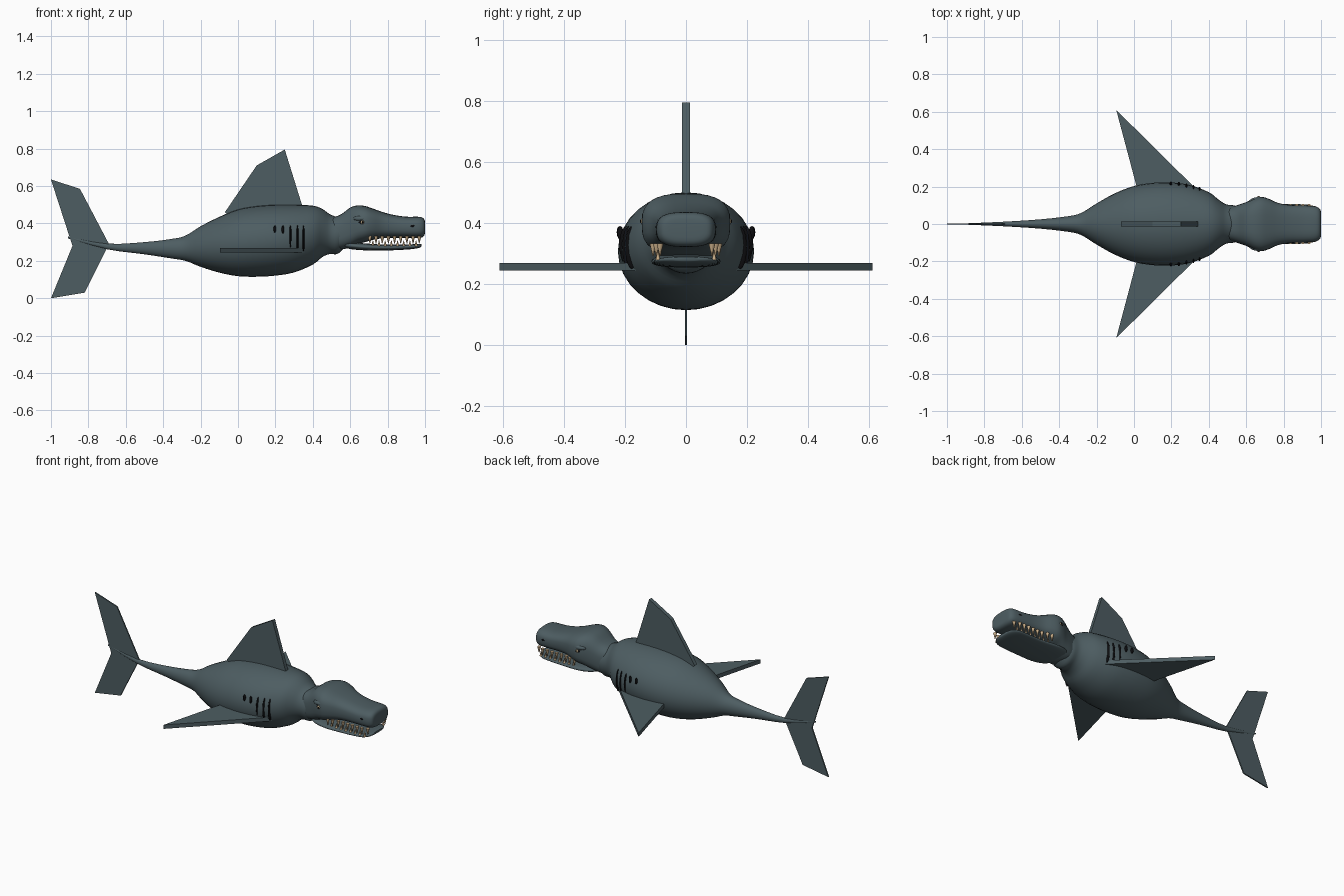
import bpy, bmesh, math
from mathutils import Matrix, Vector

cube = bpy.data.objects.get("Cube")
if cube:
    bpy.data.objects.remove(cube, do_unlink=True)


def material(name, rgb):
    m = bpy.data.materials.new(name)
    m.use_nodes = True
    m.diffuse_color = (*rgb, 1)
    m.node_tree.nodes["Principled BSDF"].inputs["Base Color"].default_value = (*rgb, 1)
    return m


SKIN = material("slate skin", (0.075, 0.11, 0.122))
BLACK = material("black", (0.004, 0.004, 0.005))
TOOTH = material("ivory tooth", (0.6, 0.43, 0.25))
EYE = material("tan eye", (0.35, 0.27, 0.16))


def finish(name, bm, mat, smooth=True):
    bmesh.ops.recalc_face_normals(bm, faces=bm.faces)
    mesh = bpy.data.meshes.new(name)
    bm.to_mesh(mesh)
    bm.free()
    mesh.materials.append(mat)
    obj = bpy.data.objects.new(name, mesh)
    bpy.context.collection.objects.link(obj)
    if smooth:
        bpy.ops.object.select_all(action='DESELECT')
        obj.select_set(True)
        bpy.context.view_layer.objects.active = obj
        bpy.ops.object.shade_smooth_by_angle(angle=math.radians(50))
    return obj


def spline(rows, steps=3):
    """Smoothly resample the rows of a profile."""
    out = []
    for i in range(len(rows) - 1):
        p = [Vector(rows[min(max(k, 0), len(rows) - 1)]) for k in range(i - 1, i + 3)]
        for s in range(steps):
            t = s / steps
            out.append(0.5 * (2 * p[1] + (p[2] - p[0]) * t
                              + (2 * p[0] - 5 * p[1] + 4 * p[2] - p[3]) * t ** 2
                              + (3 * p[1] - p[0] - 3 * p[2] + p[3]) * t ** 3))
    return out + [Vector(rows[-1])]


def loft(name, rows, power, sides=32):
    """Skin rounded sections; each row is x, bottom, top, half width."""
    bm = bmesh.new()
    rings = []
    for x, low, high, w in spline(rows):
        ring = []
        for k in range(sides):
            a = math.tau * k / sides
            c, s = math.cos(a), math.sin(a)
            y = math.copysign(abs(c) ** (2 / power), c) * w
            z = math.copysign(abs(s) ** (2 / power), s) * (high - low) / 2
            ring.append(bm.verts.new((x, y, (low + high) / 2 + z)))
        rings.append(ring)
    for a, b in zip(rings, rings[1:]):
        for k in range(sides):
            j = (k + 1) % sides
            bm.faces.new((a[k], a[j], b[j], b[k]))
    bm.faces.new(rings[0])
    bm.faces.new(rings[-1])
    return finish(name, bm, SKIN)


def plate(name, points, thickness):
    """Extrude a flat outline symmetrically about its plane."""
    bm = bmesh.new()
    face = bm.faces.new([bm.verts.new(p) for p in points])
    face.normal_update()
    n = face.normal * thickness
    bmesh.ops.translate(bm, verts=bm.verts, vec=-n / 2)
    new = bmesh.ops.extrude_face_region(bm, geom=[face], use_keep_orig=True)["geom"]
    bmesh.ops.translate(bm, vec=n, verts=[v for v in new if isinstance(v, bmesh.types.BMVert)])
    return finish(name, bm, SKIN, False)


def ellipsoid(name, centre, radii, mat):
    bm = bmesh.new()
    bmesh.ops.create_uvsphere(bm, u_segments=16, v_segments=10, radius=1,
                              matrix=Matrix.Translation(centre) @ Matrix.Diagonal((*radii, 1)))
    return finish(name, bm, mat)


def tooth(name, x, y, z, height, radius):
    """Cone with its base at z; a negative height points down."""
    bm = bmesh.new()
    bmesh.ops.create_cone(bm, segments=8, radius1=radius, radius2=radius * 0.15,
                          depth=abs(height), cap_ends=True)
    if height < 0:
        bmesh.ops.rotate(bm, verts=bm.verts, matrix=Matrix.Rotation(math.pi, 3, 'X'))
    bmesh.ops.translate(bm, verts=bm.verts, vec=(x, y, z + height / 2))
    return finish(name, bm, TOOTH)


# Body from the thin tail to the neck
loft("body", [
    (-0.91, .32, .33, .003), (-.7, .262, .292, .012), (-.5, .235, .3, .025),
    (-.35, .212, .318, .042), (-.28, .2, .335, .06), (-.2, .168, .385, .11),
    (-.1, .137, .435, .165), (0, .118, .475, .203), (.1, .115, .493, .22),
    (.2, .121, .5, .222), (.3, .138, .5, .208), (.4, .18, .495, .17),
    (.45, .22, .478, .132), (.49, .236, .45, .106), (.53, .236, .434, .1),
    (.56, .262, .43, .09), (.58, .29, .42, .07)], 2)

# Skull tapering into a squared snout
loft("upper_head", [
    (.5, .26, .43, .085), (.55, .26, .448, .1), (.6, .272, .485, .117),
    (.64, .29, .496, .136), (.68, .3, .493, .145), (.72, .312, .48, .135),
    (.77, .32, .462, .113), (.83, .323, .446, .102), (.9, .323, .436, .099),
    (.96, .322, .436, .096), (.985, .326, .432, .088), (.997, .338, .42, .075),
    (1, .355, .4, .055)], 2.9)

# Thin lower jaw
loft("lower_jaw", [
    (.56, .275, .3, .07), (.6, .263, .3, .1), (.68, .256, .293, .113),
    (.78, .255, .287, .108), (.88, .259, .287, .106), (.94, .264, .289, .1),
    (.97, .27, .291, .075), (.98, .276, .289, .045)], 2.5)

# Fins
plate("dorsal_fin", [(-.07, 0, .46), (.1, 0, .71), (.25, 0, .795), (.345, 0, .49),
                     (.3, 0, .4), (0, 0, .4)], .025)
plate("tail_fin", [(-1, 0, .635), (-.845, 0, .585), (-.69, 0, .29), (-.82, 0, .03),
                   (-1, 0, 0), (-.885, 0, .28)], .008)

for side, label in ((1, "left"), (-1, "right")):
    plate(label + "_pectoral_fin", [(.38, side * .14, .257), (-.095, side * .61, .257),
                                    (.03, side * .14, .257)], .025)

    # Gill slits, the two rear ones short
    for i, (x, y, low) in enumerate([(.197, .219, .35), (.24, .217, .345), (.28, .21, .265),
                                     (.318, .201, .25), (.35, .191, .25)]):
        high = .39
        depth = .01 if low > .3 else .022
        ellipsoid(f"{label}_gill_{i}", (x, side * (y + .008 - depth), (low + high) / 2),
                  (.007, depth, (high - low) / 2), BLACK)

    # Brow, eye, pupil and nostril
    ellipsoid(label + "_brow", (.665, side * .118, .426), (.05, .026, .018), SKIN)
    ellipsoid(label + "_eye_socket", (.664, side * .133, .406), (.02, .012, .013), BLACK)
    ellipsoid(label + "_eye", (.665, side * .138, .406), (.011, .011, .011), EYE)
    ellipsoid(label + "_pupil", (.667, side * .147, .406), (.004, .004, .006), BLACK)
    ellipsoid(label + "_nostril", (.932, side * .096, .387), (.011, .004, .006), BLACK)

    # Upper and lower rows of teeth
    for i in range(9):
        x = .705 + i * .033
        y = .108 if x < .76 else .097
        y -= .012 * (i == 8)
        tooth(f"{label}_upper_tooth_{i}", x, side * y, .333, -.04, .011)
        if i < 8:
            tooth(f"{label}_lower_tooth_{i}", x + .016, side * .092, .279, .03, .008)
